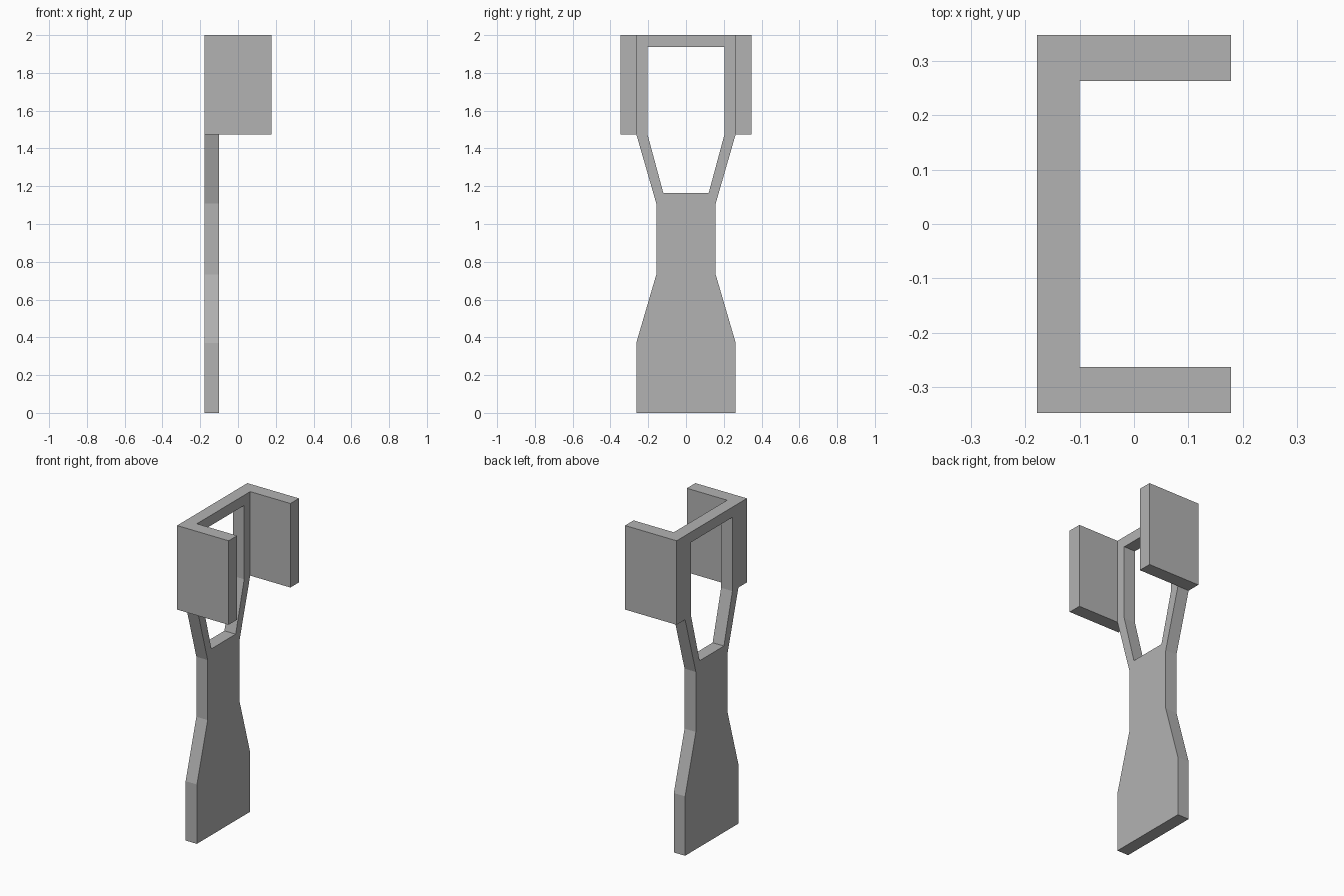
import bpy
import bmesh
from mathutils import Vector

cube = bpy.data.objects.get("Cube")
if cube:
    bpy.data.objects.remove(cube, do_unlink=True)

grey = bpy.data.materials.new("plain_grey")
grey.use_nodes = True
colour = (0.45, 0.45, 0.45, 1)
grey.diffuse_color = colour
grey.node_tree.nodes["Principled BSDF"].inputs["Base Color"].default_value = colour

BACK, INNER, FRONT = -0.178, -0.10, 0.178   # plate back, plate face, panel tips
TOP, SHOULDER = 2.0, 1.475


def extrude_outline(name, polygons, x0, x1):
    """Make a solid by extruding joined (y, z) polygons along x."""
    bm = bmesh.new()
    for poly in polygons:
        bm.faces.new([bm.verts.new((x0, y, z)) for y, z in poly])
    bmesh.ops.remove_doubles(bm, verts=bm.verts[:], dist=0.0005)
    result = bmesh.ops.extrude_face_region(bm, geom=bm.faces[:], use_keep_orig=True)
    moved = [g for g in result["geom"] if isinstance(g, bmesh.types.BMVert)]
    bmesh.ops.translate(bm, verts=moved, vec=Vector((x1 - x0, 0, 0)))
    bmesh.ops.recalc_face_normals(bm, faces=bm.faces[:])
    mesh = bpy.data.meshes.new(name)
    bm.to_mesh(mesh)
    bm.free()
    mesh.materials.append(grey)
    obj = bpy.data.objects.new(name, mesh)
    bpy.context.collection.objects.link(obj)
    return obj


def mirrored(poly):
    return [(-y, z) for y, z in reversed(poly)]


# Waisted blade with an open frame above it
foot, flare = (0.263, 0), (0.263, 0.371)
waist_low, waist_high = (0.157, 0.733), (0.157, 1.108)
shoulder, corner = (0.263, SHOULDER), (0.263, TOP)
hole_low, hole_mid, hole_top = (0.12, 1.164), (0.204, SHOULDER), (0.204, 1.936)

blade_side = [foot, flare, waist_low, waist_high, hole_low]
blade = blade_side + mirrored(blade_side)
strut = [waist_high, shoulder, hole_mid, hole_low]
post = [shoulder, corner, hole_top, hole_mid]
top_half = [corner, hole_top]
top_bar = top_half + mirrored(top_half)
extrude_outline("back_plate",
                [blade, strut, mirrored(strut), post, mirrored(post), top_bar],
                BACK, INNER)

# Side panels reaching forward from the frame
panel = [(0.263, SHOULDER), (0.347, SHOULDER), (0.347, TOP), (0.263, TOP)]
extrude_outline("back_side_panel", [panel], BACK, FRONT)
extrude_outline("front_side_panel", [mirrored(panel)], BACK, FRONT)
